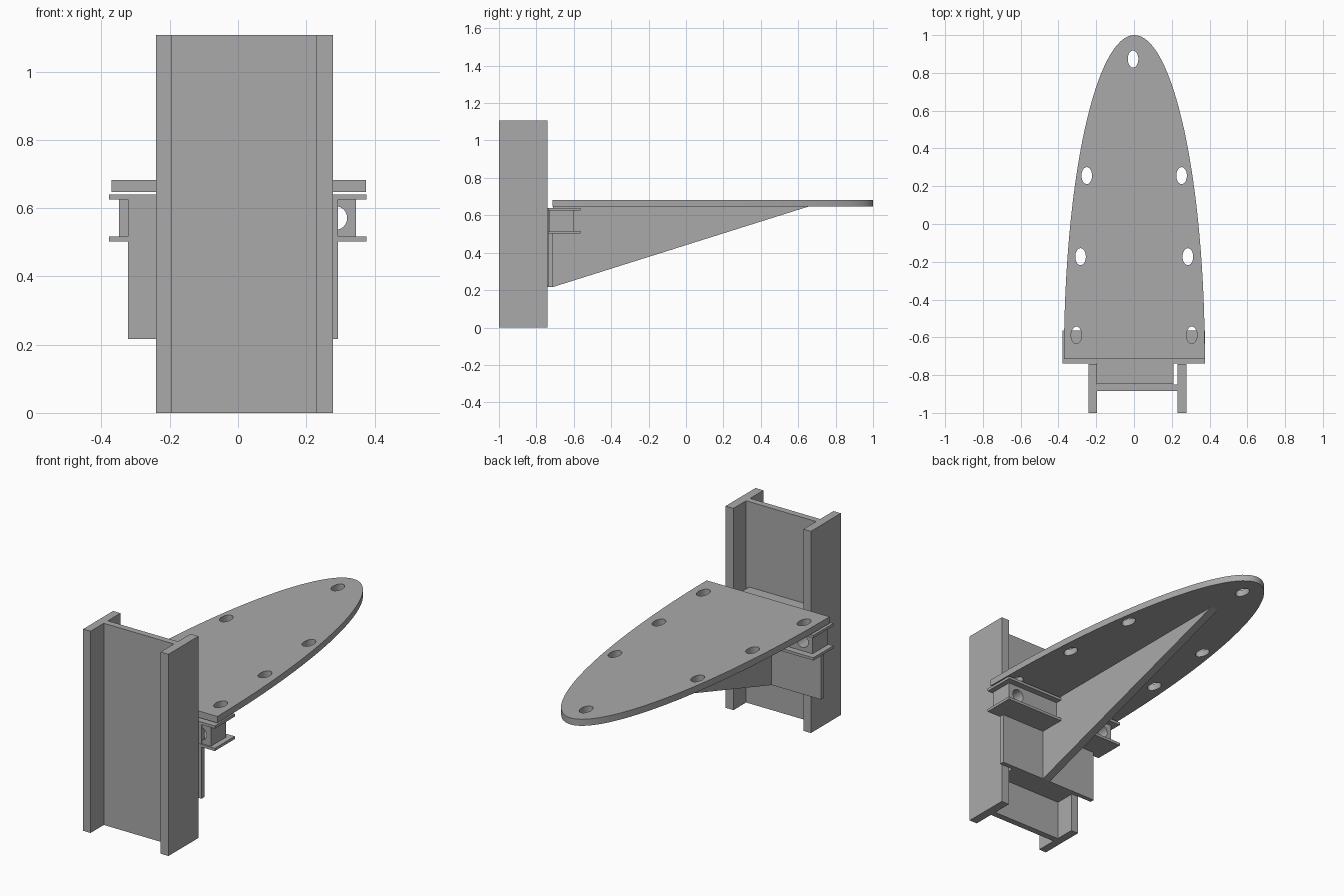
import bpy, bmesh, math
from mathutils import Vector

if "Cube" in bpy.data.objects:
    bpy.data.objects.remove(bpy.data.objects["Cube"])

# One plain steel colour
steel = bpy.data.materials.new("steel_grey")
steel.use_nodes = True
GREY = (0.4, 0.4, 0.4, 1)
steel.diffuse_color = GREY
steel.node_tree.nodes["Principled BSDF"].inputs["Base Color"].default_value = GREY


def prism(name, outline, offset):
    """Extrude a closed 3D outline along an offset vector."""
    bm = bmesh.new()
    face = bm.faces.new([bm.verts.new(p) for p in outline])
    out = bmesh.ops.extrude_face_region(bm, geom=[face])
    verts = [g for g in out["geom"] if isinstance(g, bmesh.types.BMVert)]
    bmesh.ops.translate(bm, vec=Vector(offset), verts=verts)
    bmesh.ops.recalc_face_normals(bm, faces=bm.faces)
    mesh = bpy.data.meshes.new(name)
    bm.to_mesh(mesh)
    bm.free()
    obj = bpy.data.objects.new(name, mesh)
    bpy.context.collection.objects.link(obj)
    mesh.materials.append(steel)
    return obj


def box(name, x, y, z):
    base = [(x[0], y[0], z[0]), (x[1], y[0], z[0]), (x[1], y[1], z[0]), (x[0], y[1], z[0])]
    return prism(name, base, (0, 0, z[1] - z[0]))


def ring(rx, ry, n=32):
    return [(rx * math.cos(math.tau * i / n), ry * math.sin(math.tau * i / n)) for i in range(n)]


def cut(obj, cutter):
    mod = obj.modifiers.new("hole", "BOOLEAN")
    mod.operation, mod.solver, mod.object = "DIFFERENCE", "EXACT", cutter
    cutter.hide_render = True
    cutter.hide_set(True)
    cutter.display_type = "WIRE"


def smooth(obj):
    bpy.ops.object.select_all(action="DESELECT")
    obj.select_set(True)
    bpy.context.view_layer.objects.active = obj
    bpy.ops.object.shade_smooth_by_angle(angle=math.radians(30))


# Upright column with an H section
H = [(-0.24, -1), (-0.195, -1), (-0.195, -0.885), (0.23, -0.885), (0.23, -1), (0.278, -1),
     (0.278, -0.74), (0.23, -0.74), (0.23, -0.85), (-0.195, -0.85), (-0.195, -0.74), (-0.24, -0.74)]
prism("column", [(x, y, 0) for x, y in H], (0, 0, 1.107))

# Packing block between the column flanges, and the mounting plate
box("packing_block", (-0.195, 0.21), (-0.848, -0.734), (0.217, 0.64))
box("mounting_plate", (-0.322, 0.293), (-0.735, -0.71), (0.217, 0.64))

# Cross beam: a core with a cross hole near each end, and two wide flanges
core = box("beam_core", (-0.348, 0.346), (-0.73, -0.60), (0.512, 0.628))
for x in (-0.287, 0.285):
    cut(core, prism("beam_hole_cutter", [(x + a, -0.9, 0.571 + b) for a, b in ring(0.035, 0.035)], (0, 0.5, 0)))
for name, z in (("beam_bottom_flange", 0.502), ("beam_top_flange", 0.625)):
    box(name, (-0.378, 0.376), (-0.738, -0.565), (z, z + 0.015))

# Triangular gusset under the deck
prism("gusset", [(-0.023, -0.71, 0.217), (-0.023, -0.71, 0.65), (-0.023, 0.665, 0.65)], (0.046, 0, 0))

# Half-elliptical deck with bolt holes
arc = [(0.002 + 0.373 * math.cos(math.pi * i / 64), -0.715 + 1.715 * math.sin(math.pi * i / 64), 0.647)
       for i in range(65)]
deck = prism("deck", arc, (0, 0, 0.036))
for x, y in [(-0.005, 0.873), (-0.25, 0.256), (0.252, 0.256), (-0.283, -0.173),
             (0.285, -0.173), (-0.305, -0.588), (0.306, -0.588)]:
    cut(deck, prism("bolt_hole_cutter", [(x + a, y + b, 0.642) for a, b in ring(0.028, 0.045)], (0, 0, 0.06)))
smooth(deck)
smooth(core)
